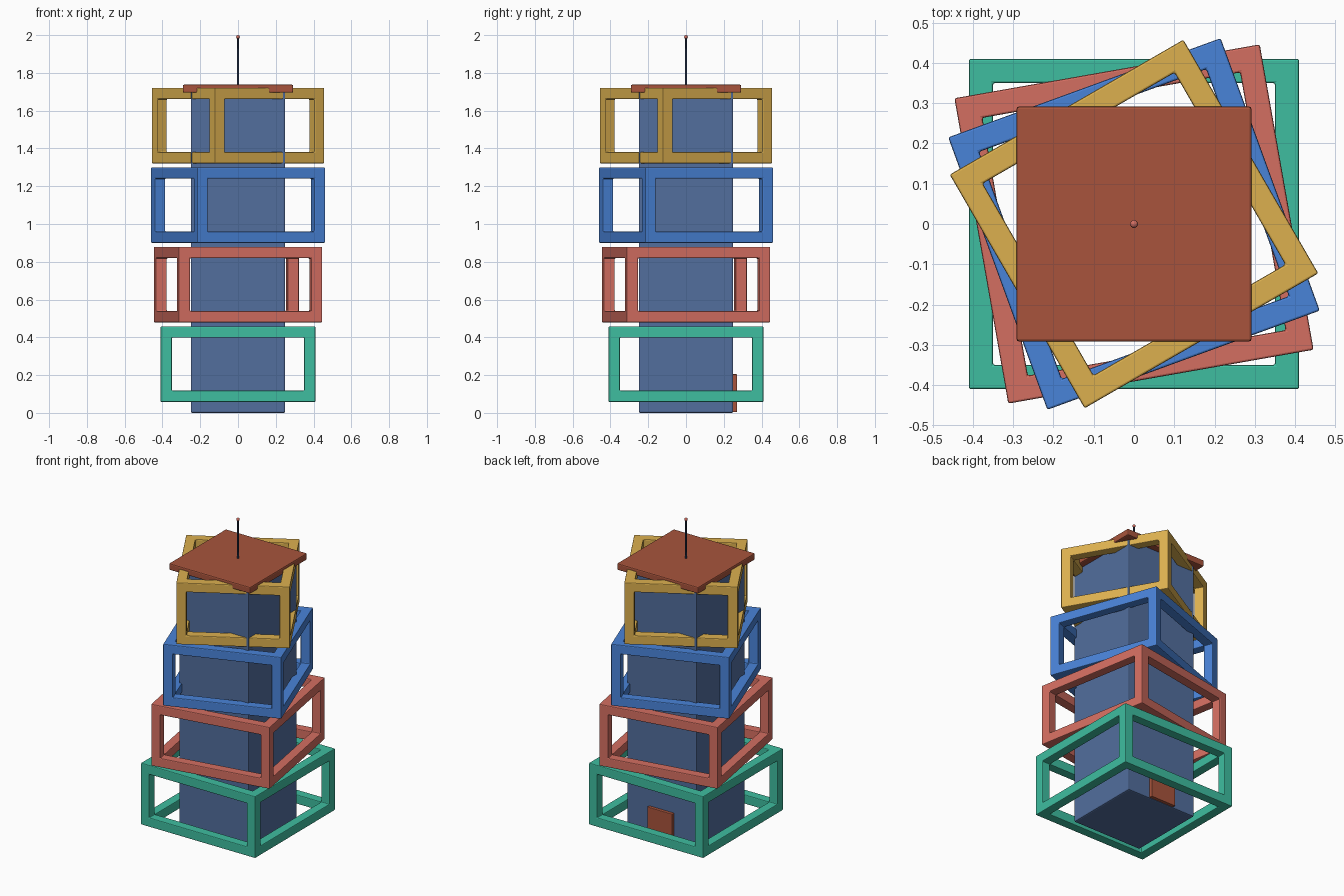
import bpy, bmesh, math
from itertools import product

if "Cube" in bpy.data.objects:
    bpy.data.objects.remove(bpy.data.objects["Cube"])


def material(name, rgb):
    m = bpy.data.materials.new(name)
    lin = [((c / 255 + 0.055) / 1.055) ** 2.4 for c in rgb]
    m.diffuse_color = (*lin, 1)
    m.use_nodes = True
    m.node_tree.nodes["Principled BSDF"].inputs["Base Color"].default_value = m.diffuse_color
    return m


TEAL = material("teal", (62, 190, 160))
CORAL = material("coral red", (212, 110, 97))
BLUE = material("blue", (73, 131, 216))
GOLD = material("gold", (220, 176, 79))
SLATE = material("slate blue", (82, 110, 158))
BROWN = material("brick brown", (168, 84, 60))
NAVY = material("dark navy", (38, 50, 76))


def finish(name, bm, mat, bevel=0.0):
    bmesh.ops.recalc_face_normals(bm, faces=bm.faces)
    mesh = bpy.data.meshes.new(name)
    bm.to_mesh(mesh)
    bm.free()
    mesh.materials.append(mat)
    ob = bpy.data.objects.new(name, mesh)
    bpy.context.collection.objects.link(ob)
    if bevel:
        mod = ob.modifiers.new("edge_bevel", 'BEVEL')
        mod.width, mod.segments, mod.limit_method = bevel, 2, 'ANGLE'
    return ob


def box(name, lo, hi, mat, bevel):
    bm = bmesh.new()
    bmesh.ops.create_cube(bm, size=1)
    for v in bm.verts:
        v.co = [a + (c + 0.5) * (b - a) for a, b, c in zip(lo, hi, v.co)]
    return finish(name, bm, mat, bevel)


def frame(name, half, z0, height, angle, mat, t=0.06):
    """Open box frame: a 3x3x3 block grid keeping only edge and corner blocks."""
    xy = (-half, -half + t, half - t, half)
    zs = (z0, z0 + t, z0 + height - t, z0 + height)
    solid = {c for c in product(range(3), repeat=3) if c.count(1) <= 1}
    bm = bmesh.new()
    verts = {}

    def vert(k):
        if k not in verts:
            verts[k] = bm.verts.new((xy[k[0]], xy[k[1]], zs[k[2]]))
        return verts[k]

    for cell in solid:
        for axis, side in product(range(3), (0, 1)):
            near = list(cell)
            near[axis] += 2 * side - 1
            if tuple(near) in solid:
                continue
            u, w = (axis + 1) % 3, (axis + 2) % 3
            ring = []
            for du, dw in ((0, 0), (1, 0), (1, 1), (0, 1)):
                k = list(cell)
                k[axis] += side
                k[u] += du
                k[w] += dw
                ring.append(vert(tuple(k)))
            bm.faces.new(ring if side else ring[::-1])
    ob = finish(name, bm, mat, 0.005)
    ob.rotation_euler.z = math.radians(angle)


# central tower, door and roof slab
box("tower_core", (-0.25, -0.25, 0), (0.25, 0.25, 1.71), SLATE, 0.008)
box("door", (-0.09, 0.245, 0.005), (0.09, 0.27, 0.205), BROWN, 0.003)
box("roof_slab", (-0.292, -0.292, 1.695), (0.292, 0.292, 1.738), BROWN, 0.007)

# four frames, each smaller and turned ten degrees further
names = ("first", "second", "third", "fourth")
for i, mat in enumerate((TEAL, CORAL, BLUE, GOLD)):
    frame(names[i] + "_floor_frame", 0.41 - 0.025 * i, 0.058 + 0.421 * i, 0.4, 10 * i, mat)

# antenna mast and tip
bm = bmesh.new()
bmesh.ops.create_cone(bm, cap_ends=True, segments=16, radius1=0.006, radius2=0.005, depth=0.26)
bmesh.ops.translate(bm, vec=(0, 0, 1.86), verts=bm.verts)
mast = finish("antenna_mast", bm, NAVY)
bm = bmesh.new()
bmesh.ops.create_uvsphere(bm, u_segments=16, v_segments=10, radius=0.01)
bmesh.ops.translate(bm, vec=(0, 0, 1.99), verts=bm.verts)
tip = finish("antenna_tip", bm, CORAL)
for ob in (mast, tip):
    bpy.context.view_layer.objects.active = ob
    ob.select_set(True)
bpy.ops.object.shade_smooth_by_angle()
